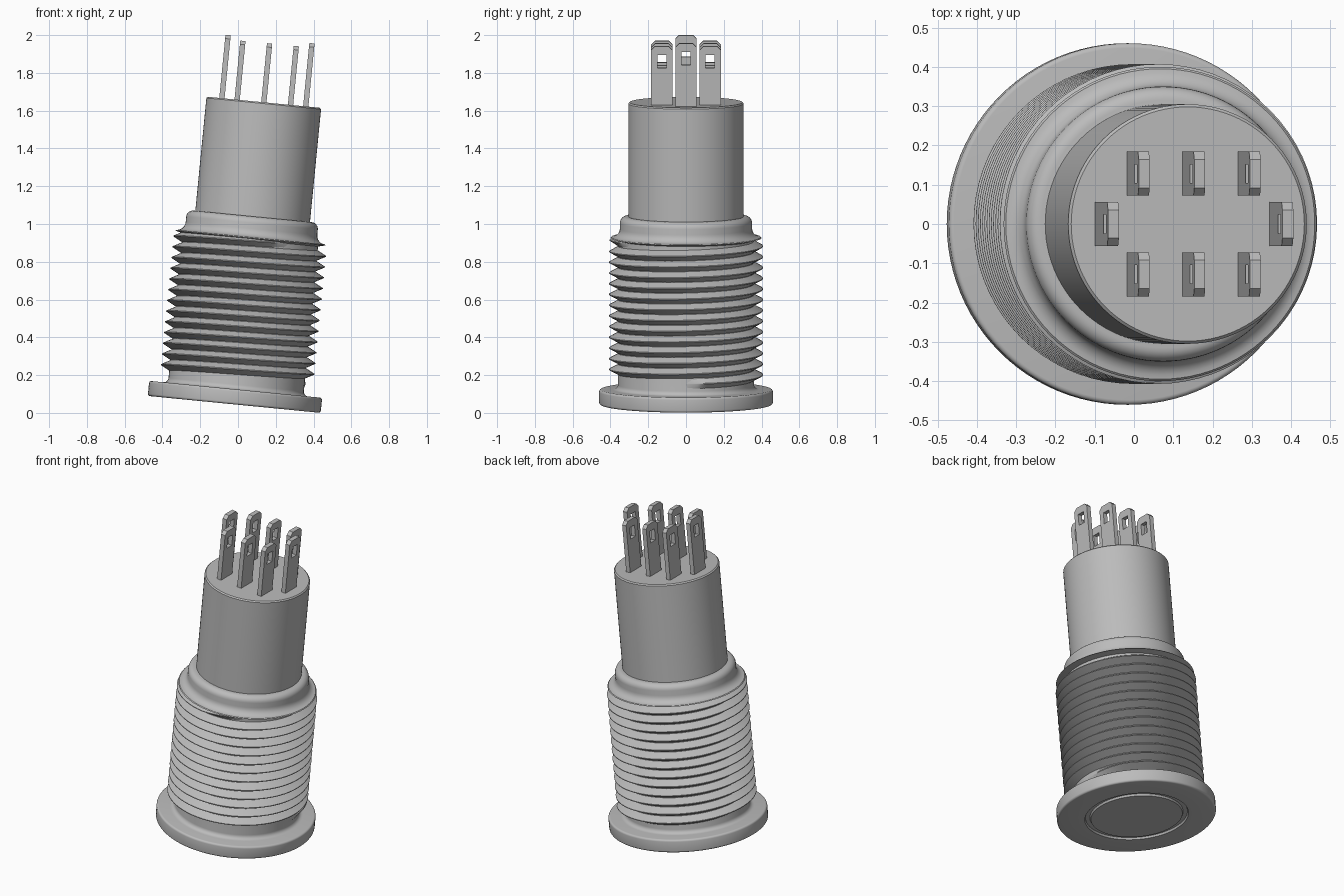
import bpy, bmesh, math
from mathutils import Matrix, Vector

cube = bpy.data.objects.get("Cube")
if cube:
    bpy.data.objects.remove(cube)

# The whole switch leans about the y axis
TILT = Matrix.Translation((-0.02, 0, 0.045)) @ Matrix.Rotation(math.radians(5.6), 4, 'Y')

metal = bpy.data.materials.new("grey_metal")
metal.use_nodes = True
GREY = (0.5, 0.5, 0.5, 1)
metal.diffuse_color = GREY
metal.node_tree.nodes["Principled BSDF"].inputs["Base Color"].default_value = GREY


def add_object(name, bm, offset=(0, 0, 0)):
    bmesh.ops.recalc_face_normals(bm, faces=bm.faces)
    mesh = bpy.data.meshes.new(name)
    bm.to_mesh(mesh)
    bm.free()
    mesh.materials.append(metal)
    mesh.shade_smooth()
    mesh.set_sharp_from_angle(angle=math.radians(30))
    obj = bpy.data.objects.new(name, mesh)
    obj.matrix_world = TILT @ Matrix.Translation(offset)
    bpy.context.collection.objects.link(obj)


def arc(cr, cz, radius, start, end, steps=6):
    """Profile points along an arc, angles in degrees."""
    angles = [math.radians(start + (end - start) * i / steps) for i in range(steps + 1)]
    return [(cr + radius * math.cos(a), cz + radius * math.sin(a)) for a in angles]


def lathe(name, profile, sides=96):
    bm = bmesh.new()
    verts = [bm.verts.new((r, 0, z)) for r, z in profile]
    edges = [bm.edges.new(pair) for pair in zip(verts, verts[1:])]
    bmesh.ops.spin(bm, geom=verts + edges, cent=(0, 0, 0), axis=(0, 0, 1),
                   angle=math.tau, steps=sides)
    bmesh.ops.remove_doubles(bm, verts=bm.verts, dist=0.0001)
    add_object(name, bm)


# Flange with a ring groove around the push button on its underside
lathe("flange_and_button",
      [(0, 0), (0.265, 0), (0.27, 0.012), (0.295, 0.012), (0.3, 0)]
      + arc(0.448, 0.012, 0.012, -90, 0, 4) + arc(0.448, 0.068, 0.012, 0, 90, 4)
      + [(0, 0.08)])

# Threaded barrel core, flared shoulder and rounded collar
lathe("barrel",
      [(0, 0.08)] + arc(0.385, 0.105, 0.025, 270, 180) + [(0.36, 0.875), (0.4, 0.885)]
      + arc(0.395, 0.935, 0.045, 270, 180) + arc(0.315, 0.965, 0.035, 0, 90)
      + [(0, 1.0)])

# Rear housing
lathe("housing", [(0, 0.99), (0.305, 0.99), (0.305, 1.6), (0.298, 1.607), (0, 1.607)])


# Helical screw thread wound around the core
def thread(name, bottom, top, pitch, root, crest, sides=72):
    bm = bmesh.new()
    count = int((top - bottom - pitch) / pitch * sides)
    previous = None
    for i in range(count + 1):
        a = math.tau * i / sides
        z = bottom + pitch * i / sides
        fade = min(1, i / 8, (count - i) / 8)
        tip = root + (crest - root) * fade
        row = [bm.verts.new((r * math.cos(a), r * math.sin(a), z + pitch * h))
               for r, h in ((root - 0.002, 0), (tip, 0.46), (tip, 0.54), (root - 0.002, 1))]
        if previous:
            for k in range(3):
                bm.faces.new((previous[k], row[k], row[k + 1], previous[k + 1]))
        previous = row
    add_object(name, bm)


thread("screw_thread", 0.115, 0.905, 0.057, 0.36, 0.407)


# Flat terminal pin with chamfered tip and a rectangular eyelet
def pin(name, x, y, top, half_width):
    bm = bmesh.new()
    w, c, t, base = half_width, 0.02, 0.028, 1.59
    outline = [(-w, base), (w, base), (w, top - c), (w - c, top), (c - w, top), (-w, top - c)]
    e, low, high = 0.024, top - 0.115, top - 0.045
    eyelet = [(-e, low), (e, low), (e, high), (-e, high)]
    edges = []
    for loop in (outline, eyelet):
        verts = [bm.verts.new((-t / 2, py, pz)) for py, pz in loop]
        edges += [bm.edges.new((v, verts[i - 1])) for i, v in enumerate(verts)]
    bmesh.ops.triangle_fill(bm, edges=edges, use_beauty=True, use_dissolve=False)
    grown = bmesh.ops.extrude_face_region(bm, geom=bm.faces[:], use_keep_orig=True)
    moved = [g for g in grown["geom"] if isinstance(g, bmesh.types.BMVert)]
    bmesh.ops.translate(bm, verts=moved, vec=Vector((t, 0, 0)))
    add_object(name, bm, (x, y, 0))


for side, y in (("right", -0.128), ("left", 0.128)):
    for i, x in enumerate((-0.142, 0, 0.142)):
        pin(f"terminal_{side}_{i + 1}", x, y, 1.92, 0.056)
for label, x in (("outer_a", -0.223), ("outer_b", 0.223)):
    pin(f"terminal_{label}", x, 0, 1.943, 0.056)
